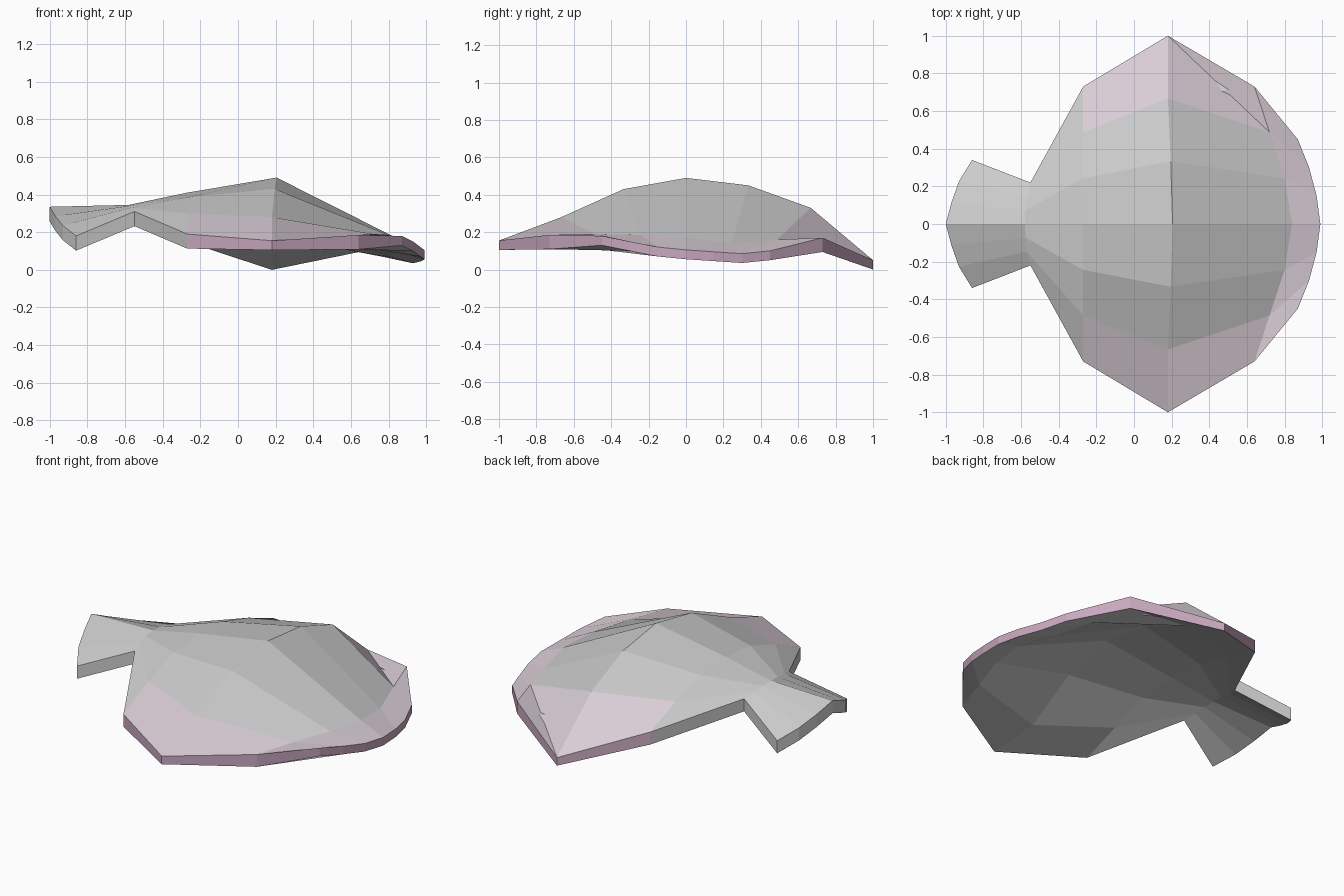
import bpy, bmesh

if "Cube" in bpy.data.objects:
    bpy.data.objects.remove(bpy.data.objects["Cube"])

# Cross-rows from the hinge tail to the front lip:
# x at rim -> centre, half width, thickness at rim -> centre, z from -y rim to +y rim
ROWS = [
    ((-0.86, -0.93, -0.97, -1.00), 0.34, (0.078, 0.078, 0.078, 0.078),
     (0.18, 0.235, 0.285, 0.335, 0.285, 0.235, 0.18)),
    ((-0.55, -0.57, -0.575, -0.58), 0.22, (0.078, 0.078, 0.078, 0.078),
     (0.31, 0.33, 0.34, 0.345, 0.34, 0.33, 0.31)),
    ((-0.27, -0.27, -0.27, -0.27), 0.73, (0.077, 0.10, 0.10, 0.10),
     (0.19, 0.30, 0.385, 0.41, 0.39, 0.32, 0.225)),
    ((0.18, 0.18, 0.195, 0.205), 1.00, (0.050, 0.15, 0.13, 0.12),
     (0.155, 0.28, 0.43, 0.49, 0.45, 0.33, 0.05)),
    ((0.64, 0.72, 0.80, 0.84), 0.73, (0.076, 0.08, 0.07, 0.07),
     (0.185, 0.19, 0.185, 0.17, 0.14, 0.16, 0.17)),
    ((0.87, 0.93, 0.97, 0.99), 0.45, (0.050, 0.05, 0.05, 0.05),
     (0.18, 0.15, 0.12, 0.105, 0.095, 0.085, 0.10)),
]
COLS = 7


def make_material(name, color):
    mat = bpy.data.materials.new(name)
    mat.diffuse_color = color
    mat.use_nodes = True
    mat.node_tree.nodes["Principled BSDF"].inputs["Base Color"].default_value = mat.diffuse_color
    return mat


bm = bmesh.new()

# Upper and lower skins share the same plan
upper, lower = [], []
for xs, half, thick, zs in ROWS:
    up, low = [], []
    for c in range(COLS):
        k = 3 - abs(c - 3)
        x, y = xs[k], half * (c - 3) / 3
        up.append(bm.verts.new((x, y, zs[c])))
        low.append(bm.verts.new((x, y, zs[c] - thick[k])))
    upper.append(up)
    lower.append(low)

last = len(ROWS) - 1
for r in range(last):
    for c in range(COLS - 1):
        tinted = r == last - 1 or (r >= 2 and c in (0, COLS - 2))
        for skin in (upper, lower):
            a, b, d, e = skin[r][c], skin[r + 1][c], skin[r + 1][c + 1], skin[r][c + 1]
            polys = [(a, b, d, e)]
            # Twisted panel at the back corner folds into a valley on top
            if (r, c) == (3, COLS - 2):
                polys = [(a, b, e), (b, d, e)] if skin is upper else [(a, b, d), (a, d, e)]
            for p in polys:
                bm.faces.new(p).material_index = 1 if tinted and skin is upper else 0

# Vertical rim wall around the outline
loop = [(0, c) for c in range(COLS)]
loop += [(r, COLS - 1) for r in range(1, last + 1)]
loop += [(last, c) for c in range(COLS - 2, -1, -1)]
loop += [(r, 0) for r in range(last - 1, 0, -1)]
for (r0, c0), (r1, c1) in zip(loop, loop[1:] + loop[:1]):
    f = bm.faces.new((upper[r0][c0], upper[r1][c1], lower[r1][c1], lower[r0][c0]))
    f.material_index = 2 if min(r0, r1) >= 2 else 0

bmesh.ops.recalc_face_normals(bm, faces=bm.faces[:])

mesh = bpy.data.meshes.new("scallop_shell")
bm.to_mesh(mesh)
bm.free()
mesh.materials.append(make_material("shell_grey", (0.8, 0.8, 0.8, 1)))
mesh.materials.append(make_material("shell_blush", (0.70, 0.61, 0.67, 1)))
mesh.materials.append(make_material("rim_pink", (0.58, 0.39, 0.52, 1)))
shell = bpy.data.objects.new("scallop_shell", mesh)
bpy.context.collection.objects.link(shell)
